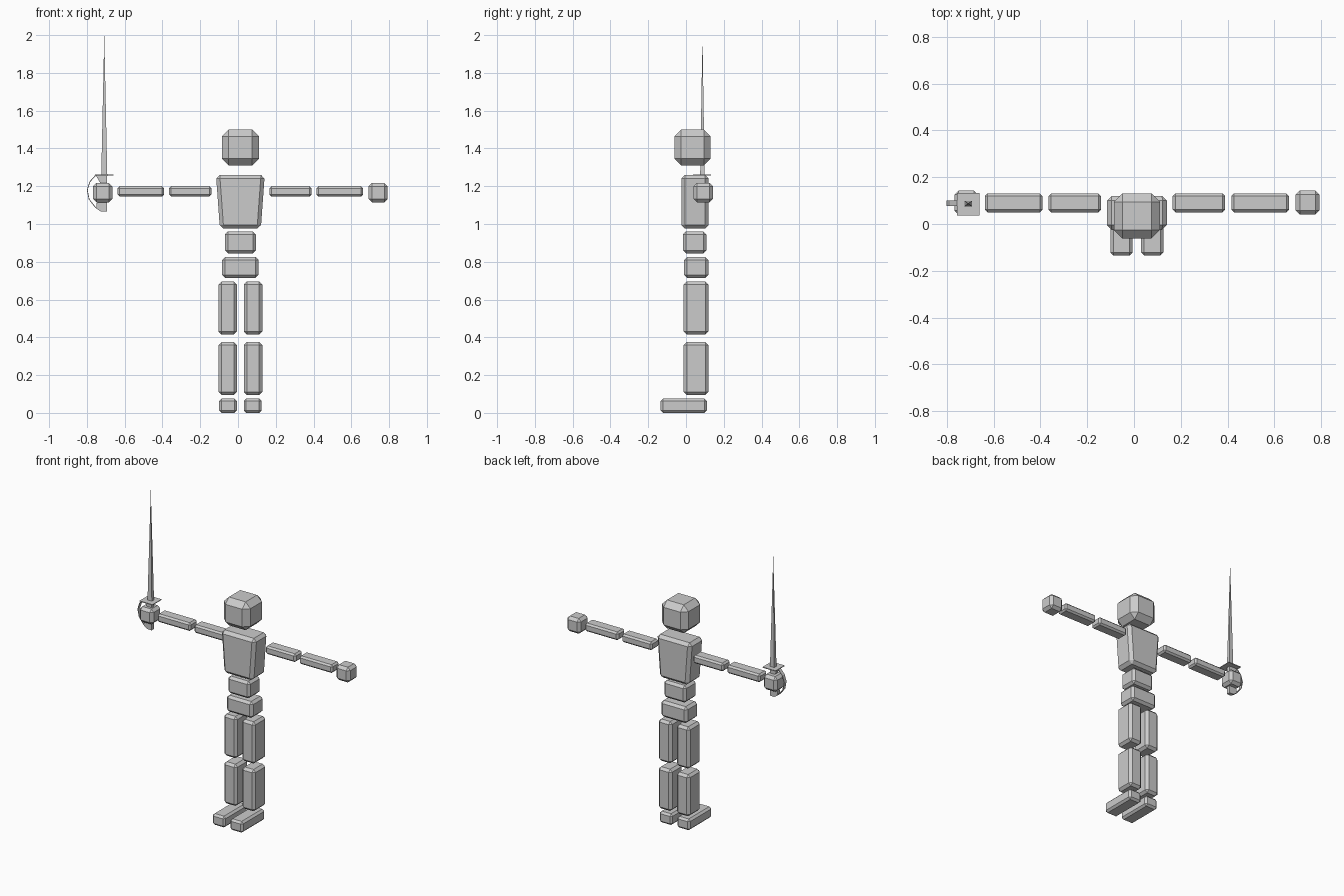
import bpy, bmesh

if "Cube" in bpy.data.objects:
    bpy.data.objects.remove(bpy.data.objects["Cube"])

CX = 0.0125          # body midline (the sword side reaches further out)
ARM_Y = 0.09


def finish(name, bm):
    bmesh.ops.recalc_face_normals(bm, faces=bm.faces)
    me = bpy.data.meshes.new(name)
    bm.to_mesh(me)
    bm.free()
    ob = bpy.data.objects.new(name, me)
    bpy.context.collection.objects.link(ob)
    return ob


def block(name, x, y, z, bevel=0.016, bottom=1.0):
    """Chamfered box from (min, max) ranges; bottom scales the lower end in x."""
    bm = bmesh.new()
    bmesh.ops.create_cube(bm, size=1)
    mid = (x[0] + x[1]) / 2
    for v in bm.verts:
        low = v.co.z < 0
        v.co = [r[0] + (c + 0.5) * (r[1] - r[0]) for r, c in zip((x, y, z), v.co)]
        if low:
            v.co.x = mid + (v.co.x - mid) * bottom
    if bevel:
        bmesh.ops.bevel(bm, geom=bm.edges[:], offset=bevel, segments=1,
                        profile=0.5, affect='EDGES')
    return finish(name, bm)


def plate(name, outline, y0, y1):
    """Closed x-z outline extruded along y."""
    bm = bmesh.new()
    face = bm.faces.new([bm.verts.new((x, y0, z)) for x, z in outline])
    ext = bmesh.ops.extrude_face_region(bm, geom=[face])
    for v in ext['geom']:
        if isinstance(v, bmesh.types.BMVert):
            v.co.y = y1
    return finish(name, bm)


# Head and torso
block("head", (CX - 0.098, CX + 0.098), (-0.062, 0.131), (1.31, 1.5), 0.036)
block("chest", (CX - 0.129, CX + 0.129), (-0.025, 0.12), (0.975, 1.26), 0.02, 0.84)
block("belly", (CX - 0.082, CX + 0.082), (-0.017, 0.108), (0.845, 0.96))
block("pelvis", (CX - 0.097, CX + 0.097), (-0.01, 0.118), (0.715, 0.825))

# Limbs, one set per side
for side, s in (("right", -1), ("left", 1)):
    def rng(a, b):
        return tuple(sorted((CX + s * a, CX + s * b)))
    block(side + "_thigh", rng(0.018, 0.116), (-0.012, 0.118), (0.415, 0.695))
    block(side + "_shin", rng(0.018, 0.116), (-0.012, 0.118), (0.095, 0.375))
    block(side + "_foot", rng(0.018, 0.113), (-0.135, 0.11), (0.0, 0.075), 0.013)
    block(side + "_upper_arm", rng(0.153, 0.377), (0.05, 0.13), (1.145, 1.2), 0.011)
    block(side + "_forearm", rng(0.403, 0.65), (0.05, 0.13), (1.145, 1.2), 0.011)
    block(side + "_hand", rng(0.678, 0.78), (0.04, 0.143), (1.115, 1.217), 0.018)

# Sword blade: slim four-sided spike
bm = bmesh.new()
base = [bm.verts.new((-0.708 + dx, ARM_Y - 0.003 + dy, 1.255))
        for dx, dy in ((-.016, -.012), (.016, -.012), (.016, .012), (-.016, .012))]
tip = bm.verts.new((-0.708, ARM_Y - 0.003, 2.0))
bm.faces.new(base)
for i in range(4):
    bm.faces.new((base[i], base[(i + 1) % 4], tip))
finish("sword_blade", bm)

# Cross guard, grip flaring at both ends, and knuckle bow
block("sword_guard", (-0.757, -0.66), (0.037, 0.132), (1.256, 1.261), 0)
grip = [(-0.752, 1.256), (-0.725, 1.21), (-0.725, 1.12), (-0.75, 1.11), (-0.75, 1.082),
        (-0.725, 1.065), (-0.693, 1.065), (-0.693, 1.256)]
plate("sword_grip", grip, 0.075, 0.1)

bow = [(-0.757, 1.257), (-0.786, 1.225), (-0.8, 1.18), (-0.79, 1.13),
       (-0.757, 1.087), (-0.725, 1.066)]
inner = [(x + 0.004, 1.165 + (z - 1.165) * 0.97) for x, z in reversed(bow)]
plate("sword_knuckle_bow", bow + inner, 0.077, 0.101)
